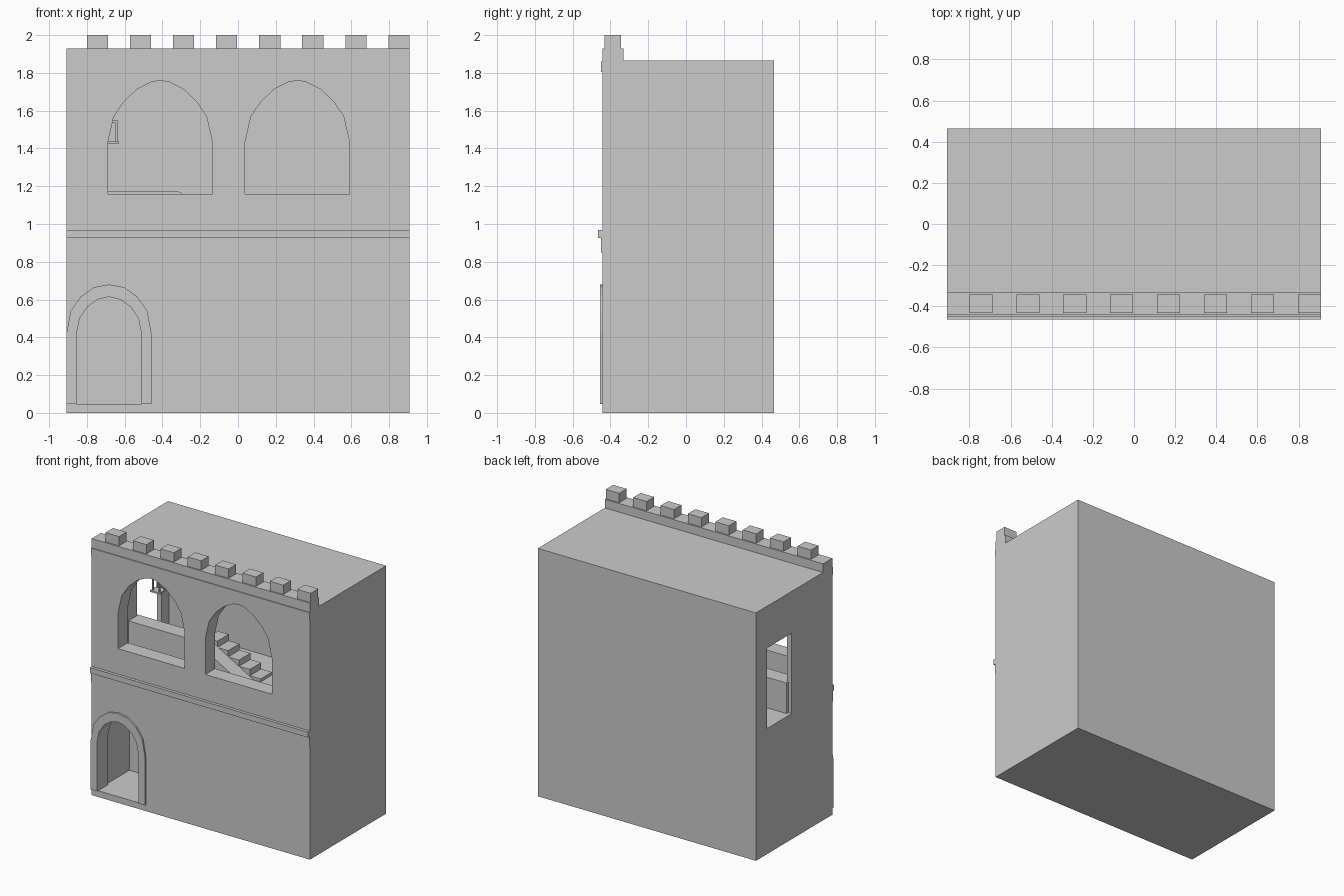
import bpy, bmesh

if "Cube" in bpy.data.objects:
    bpy.data.objects.remove(bpy.data.objects["Cube"])


def mesh_object(name, bm):
    bmesh.ops.recalc_face_normals(bm, faces=bm.faces)
    me = bpy.data.meshes.new(name)
    bm.to_mesh(me)
    bm.free()
    ob = bpy.data.objects.new(name, me)
    bpy.context.collection.objects.link(ob)
    return ob


def prism(name, profile, y0, y1):
    """Extrude an (x, z) outline from y0 to y1."""
    bm = bmesh.new()
    face = bm.faces.new([bm.verts.new((x, y0, z)) for x, z in profile])
    ext = bmesh.ops.extrude_face_region(bm, geom=[face])
    for v in ext["geom"]:
        if isinstance(v, bmesh.types.BMVert):
            v.co.y = y1
    return mesh_object(name, bm)


def box(name, x0, x1, y0, y1, z0, z1):
    return prism(name, [(x0, z0), (x1, z0), (x1, z1), (x0, z1)], y0, y1)


def arch(cx, bottom, half):
    """Mirror the right half of a pointed arch, ending at its apex."""
    right = [(half[0][0], bottom)] + half
    left = [(-x, z) for x, z in reversed(right[:-1])]
    return [(cx + x, z) for x, z in right + left]


def cut(target, cutters):
    for c in cutters:
        mod = target.modifiers.new("cut", 'BOOLEAN')
        mod.operation, mod.solver, mod.object = 'DIFFERENCE', 'EXACT', c
    dg = bpy.context.evaluated_depsgraph_get()
    dg.update()
    me = bpy.data.meshes.new_from_object(target.evaluated_get(dg))
    target.modifiers.clear()
    target.data = me
    for c in cutters:
        bpy.data.objects.remove(c)


W = 0.908
FRONT = -0.442
window_half = [(.277, 1.43), (.245, 1.57), (.19, 1.65), (.12, 1.715), (.045, 1.752), (0, 1.76)]
door_half = [(.172, .42), (.155, .5), (.115, .56), (.06, .6), (0, .615)]
trim_half = [(.225, .42), (.203, .54), (.15, .615), (.08, .665), (0, .68)]
DOOR_X = -.683

# Hollow building with two rooms, arched windows, door and side opening
building = box("building", -W, W, FRONT, .465, 0, 1.865)
cut(building, [
    box("lower_room", -.87, .87, -.325, -.05, .047, .88),
    box("upper_room", -.87, .87, -.325, .425, .945, 1.82),
    prism("window_left_cut", arch(-.412, 1.16, window_half), -.6, -.2),
    prism("window_right_cut", arch(.314, 1.16, window_half), -.6, -.2),
    prism("door_cut", arch(DOOR_X, .047, door_half), -.6, -.2),
    box("side_cut", -1.0, -.8, .04, .335, .945, 1.55),
])

# Raised surround of the door
surround = prism("door_surround", arch(DOOR_X, .047, trim_half), -.454, FRONT + .002)
cut(surround, [prism("surround_cut", arch(DOOR_X, -.1, door_half), -.6, -.3)])

# Parapet and battlements
box("parapet", -W, W, FRONT, -.332, 1.86, 1.93)
for i in range(8):
    x = -.8 + i * .228
    box("merlon", x, x + .112, -.432, -.343, 1.925, 2.0)

# Horizontal mouldings across the facade
box("string_course", -W, W, -.465, FRONT + .002, .927, .968)
box("course_underside", -W, W, -.449, FRONT + .002, .85, .93)
box("cornice_strip", -W, W, -.449, FRONT + .002, 1.805, 1.86)

# Low inner wall that slopes down beside the stairs
prism("stair_wall", [(-.88, .94), (.1, .94), (-.32, 1.175), (-.88, 1.175)], -.06, .06)

# Stairs descending to the right behind the low wall
for i in range(5):
    x = -.3 + .09 * i
    box("stair_step", x, x + .09, .055, .19, .94, 1.155 - .047 * i)

# Hanging lantern: plates, corner posts and rod
LX, LY = -.67, .01
for z, r in ((1.425, .04), (1.535, .035)):
    box("lantern_plate", LX - r, LX + r, LY - r, LY + r, z, z + .012)
for sx in (-1, 1):
    for sy in (-1, 1):
        px, py = LX + sx * .027, LY + sy * .027
        box("lantern_post", px - .005, px + .005, py - .005, py + .005, 1.43, 1.54)
box("lantern_rod", LX - .005, LX + .005, LY - .005, LY + .005, 1.54, 1.825)
